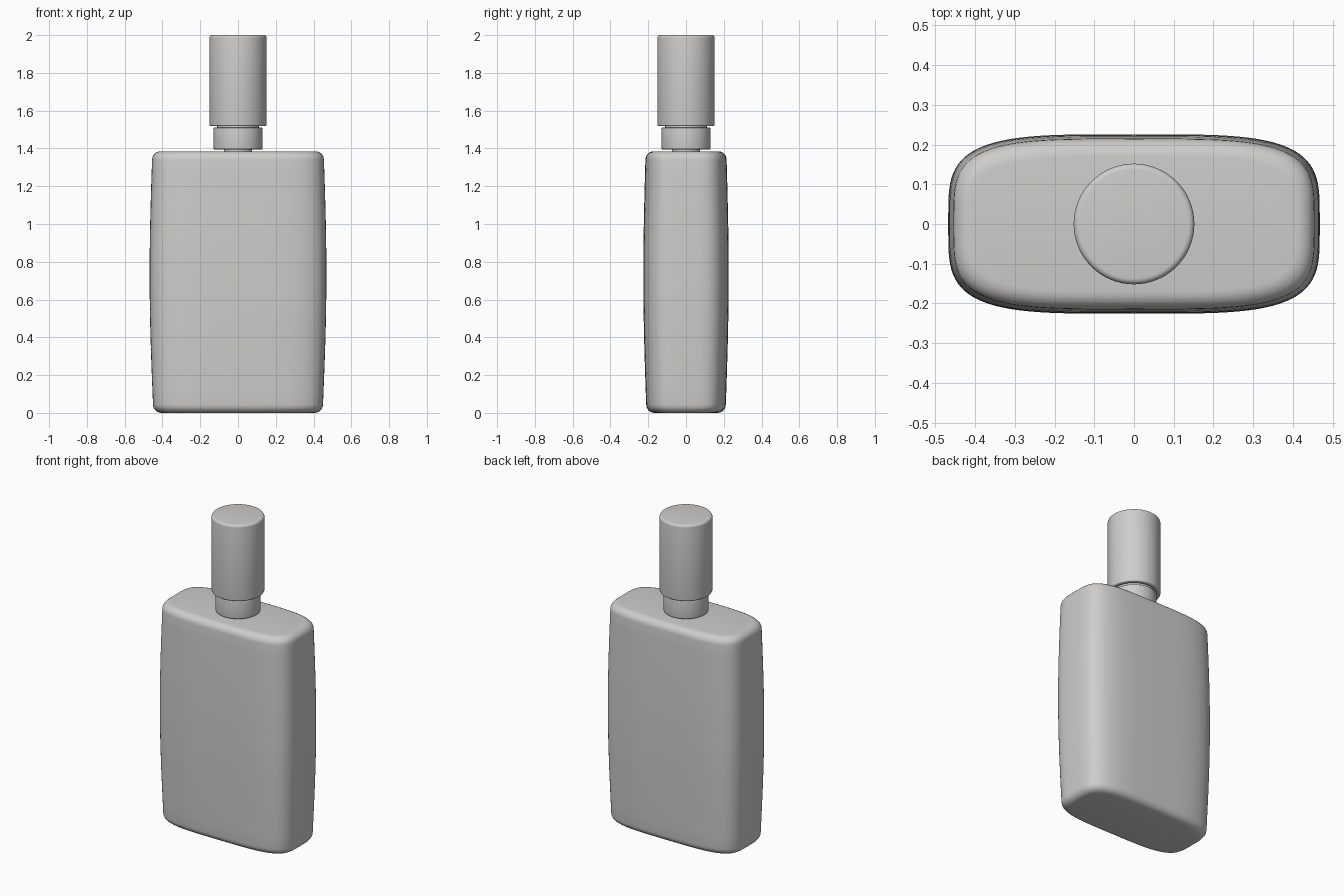
import bpy
import math

cube = bpy.data.objects.get("Cube")
if cube:
    bpy.data.objects.remove(cube, do_unlink=True)

# Single warm grey used by every part
grey = bpy.data.materials.new("warm_grey")
grey.use_nodes = True
COLOUR = (0.62, 0.61, 0.59, 1)
grey.diffuse_color = COLOUR
grey.node_tree.nodes["Principled BSDF"].inputs["Base Color"].default_value = COLOUR


def loft(name, rings, power=2, sides=64):
    """Stack rounded rings of (half width, half depth, height), closed at both ends."""
    verts, faces = [], []
    for rx, ry, z in rings:
        for i in range(sides):
            a = 2 * math.pi * i / sides
            c, s = math.cos(a), math.sin(a)
            verts.append((rx * math.copysign(abs(c) ** (2 / power), c),
                          ry * math.copysign(abs(s) ** (2 / power), s), z))
    for k in range(len(rings) - 1):
        for i in range(sides):
            j = (i + 1) % sides
            a, b = k * sides, (k + 1) * sides
            faces.append((a + i, a + j, b + j, b + i))
    last = (len(rings) - 1) * sides
    faces.append(tuple(reversed(range(sides))))
    faces.append(tuple(range(last, last + sides)))
    mesh = bpy.data.meshes.new(name)
    mesh.from_pydata(verts, [], faces)
    mesh.materials.append(grey)
    obj = bpy.data.objects.new(name, mesh)
    bpy.context.collection.objects.link(obj)
    bpy.ops.object.select_all(action="DESELECT")
    obj.select_set(True)
    bpy.context.view_layer.objects.active = obj
    bpy.ops.object.shade_smooth_by_angle(angle=math.radians(35))
    return obj


def turned(name, profile):
    return loft(name, [(r, r, z) for r, z in profile])


def arc(radius, corner, z, start, end, steps=5):
    """Rounded edge of a turned part, swept between two angles in degrees."""
    angles = [math.radians(start + (end - start) * i / steps) for i in range(steps + 1)]
    return [(radius - corner + corner * math.cos(a), z + corner * math.sin(a)) for a in angles]


# Bottle body: softly bulging walls with rounded base and shoulder edges
HEIGHT, EDGE = 1.385, 0.045
rings = []
for i in range(7):
    a = math.pi / 2 * i / 6
    inset = EDGE * (1 - math.sin(a))
    rings.append((0.45 - inset, 0.211 - inset, EDGE * (1 - math.cos(a))))
for i in range(1, 16):
    t = i / 16
    bulge = math.sin(math.pi * t)
    rings.append((0.45 + 0.005 * t + 0.0155 * bulge, 0.211 + 0.004 * t + 0.013 * bulge,
                  EDGE + (HEIGHT - 2 * EDGE) * t))
for i in range(7):
    a = math.pi / 2 * i / 6
    inset = EDGE * (1 - math.cos(a))
    rings.append((0.455 - inset, 0.215 - inset, HEIGHT - EDGE * (1 - math.sin(a))))
loft("bottle_body", rings, power=4, sides=96)

# Neck and collar beneath the cap
turned("neck", [(0.075, 1.37), (0.075, 1.41)])
turned("collar", arc(0.13, 0.006, 1.401, -90, 0) + arc(0.13, 0.006, 1.504, 0, 90)
       + [(0.11, 1.51), (0.11, 1.56)])

# Cap with a rounded rim and a shallow hollow underneath
turned("cap", [(0.128, 1.55), (0.128, 1.518)]
       + arc(0.152, 0.008, 1.526, -90, 0) + arc(0.152, 0.015, 1.985, 0, 90))
